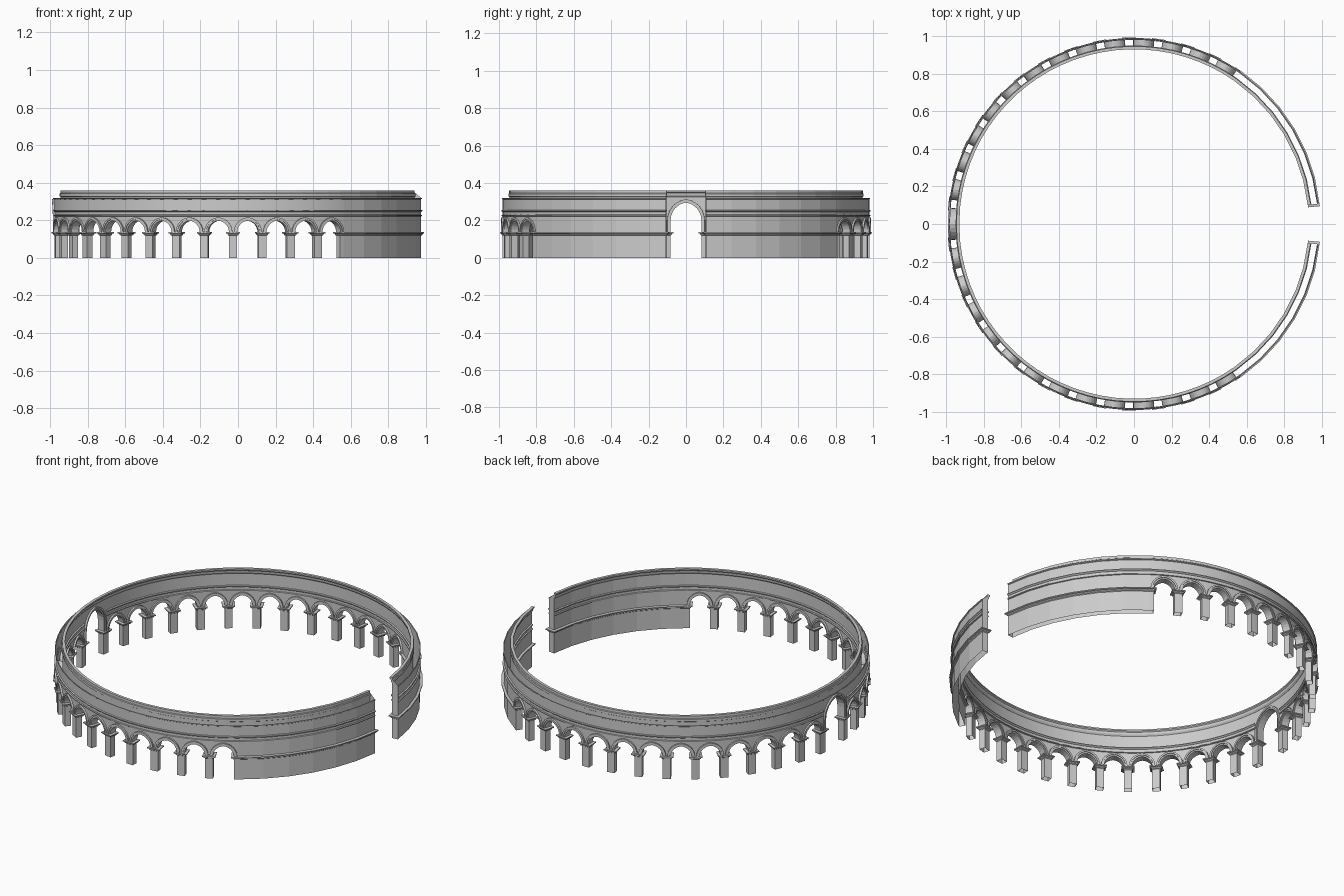
import bpy, bmesh
from math import radians, degrees, sin, cos, atan2, pi

if "Cube" in bpy.data.objects:
    bpy.data.objects.remove(bpy.data.objects["Cube"])

RO, RI = 0.98, 0.945            # outer and inner shell radii
RM = (RO + RI) / 2
TOP_O, TOP_I = 0.32, 0.35       # shell heights
GAP, SOLID = 6.3, 55.0          # half gap at +x, end of the solid wall (degrees)
BAYS = 13
STEP = (180 - GAP - SOLID) / BAYS
PIER = 1.27                     # half pier width (degrees)
SPRING, SPRING_BIG = 0.137, 0.20


def pt(a, r, z):
    a = radians(a)
    return (r * cos(a), r * sin(a), z)


def make(name, build):
    bm = bmesh.new()
    build(bm)
    bmesh.ops.remove_doubles(bm, verts=bm.verts, dist=1e-5)
    bmesh.ops.recalc_face_normals(bm, faces=bm.faces)
    me = bpy.data.meshes.new(name)
    bm.to_mesh(me)
    bm.free()
    ob = bpy.data.objects.new(name, me)
    bpy.context.collection.objects.link(ob)
    return ob


def skin(bm, rows, closed=False):
    """Join successive rows of points with quads."""
    vr = [[bm.verts.new(p) for p in row] for row in rows]
    pairs = list(zip(vr, vr[1:])) + ([(vr[-1], vr[0])] if closed else [])
    for p, q in pairs:
        for i in range(len(p) - 1):
            bm.faces.new((p[i], p[i + 1], q[i + 1], q[i]))
    return vr


def arch(w, h, n=6):
    """Slightly pointed two-centred arch, half width w, rise h."""
    R = (w * w + h * h) / (2 * w)
    end = atan2(h, R - w)
    right = [(w - R + R * cos(end * i / n), R * sin(end * i / n)) for i in range(n + 1)]
    return [(-x, z) for x, z in right] + right[-2::-1]


# bay list: centre angle, half angle, spring height, rise
bays = []
for k in range(BAYS):
    c = SOLID + STEP * (k + 0.5)
    bays += [(c, STEP / 2, SPRING, 0.061), (360 - c, STEP / 2, SPRING, 0.061)]
bays.append((180, GAP, SPRING_BIG, 0.095))

solid = [GAP + (SOLID - GAP) * i / 6 for i in range(7)]
arcade = [SOLID + STEP * i / 2 for i in range(1, 2 * BAYS + 1)]
half_ring = solid + arcade
other_half = [360 - a for a in reversed(half_ring)]
full_ring = half_ring + [180] + other_half


def half_w(half):
    return radians(half - PIER) * RM


# Hollow arcade wall: two shells joined by the arch soffits and pier sides
def arcade_wall(bm):
    for c, half, zs, rise in bays:
        w = half_w(half)
        line = [(c + degrees(x / RM), zs + z) for x, z in arch(w, rise)]
        lo, hi = c - half + PIER, c + half - PIER
        cols = [(c - half, 0), (lo, 0)]
        for r, top in ((RO, TOP_O), (RI, TOP_I)):
            skin(bm, [[pt(c - half, r, 0), pt(c - half, r, top)],
                      [pt(lo, r, 0), pt(lo, r, top)]])
            skin(bm, [[pt(hi, r, 0), pt(hi, r, top)],
                      [pt(c + half, r, 0), pt(c + half, r, top)]])
            skin(bm, [[pt(a, r, z), pt(a, r, top)] for a, z in line])
        edge = [(lo, 0)] + line + [(hi, 0)]
        skin(bm, [[pt(a, RO, z), pt(a, RI, z)] for a, z in edge])


# Solid walls flanking the gap, with end faces
def solid_wall(bm):
    for s in (1, -1):
        for r, top in ((RO, TOP_O), (RI, TOP_I)):
            skin(bm, [[pt(s * a, r, 0), pt(s * a, r, top)] for a in solid])
        skin(bm, [[pt(s * GAP, RO, 0), pt(s * GAP, RO, TOP_O)],
                  [pt(s * GAP, RI, 0), pt(s * GAP, RI, TOP_I)]])


# Stepped mouldings around every arch, outside and inside
def arch_mouldings(bm):
    prof = [(0, 0), (0, .005), (.008, .005), (.008, .010), (.018, .010), (.018, 0)]
    for c, half, zs, rise in bays:
        w = half_w(half)
        for r0, s in ((RO, 1), (RI, -1)):
            rows = []
            for off, out in prof:
                rows.append([pt(c + degrees(x / RM), r0 + s * out, zs + z)
                             for x, z in arch(w + off, rise + off)])
            skin(bm, rows)
            # straight legs of the tall arch
            if zs > SPRING:
                for side in (-1, 1):
                    skin(bm, [[pt(c + side * degrees((w + o) / RM), r0 + s * q, z)
                               for z in (SPRING, zs)] for o, q in prof])


# Ledge wrapped round a pier or a solid wall
def wrap(bm, angles):
    rows = []
    for p, z in ((0, .118), (.006, .122), (.007, .128), (.014, .131), (.014, .137), (0, .139)):
        e = degrees(p / RM)
        a = [angles[0] - e] + list(angles[1:-1]) + [angles[-1] + e]
        loop = [pt(t, RO + p, z) for t in a] + [pt(t, RI - p, z) for t in reversed(a)]
        rows.append(loop + loop[:1])
    skin(bm, rows)


def imposts(bm):
    for k in range(1, BAYS + 1):
        a = SOLID + STEP * k
        for c in (a, 360 - a):
            wrap(bm, [c - PIER, c + PIER])


def wall_ledges(bm):
    a = solid[:-1] + [SOLID, SOLID + PIER]
    wrap(bm, a)
    wrap(bm, [360 - t for t in reversed(a)])


# String courses on both faces, stopping at the tall arch
def string_courses(bm):
    courses = [[(0, .221), (.006, .223), (.006, .228), (0, .230)],
               [(0, .244), (.004, .246), (.008, .250), (.008, .254), (0, .256)]]
    for prof in courses:
        for ring in (half_ring, other_half):
            for r0, s in ((RO, 1), (RI, -1)):
                skin(bm, [[pt(a, r0 + s * p, z) for p, z in prof] for a in ring])


def outer_lip(bm):
    prof = [(RO, .312), (RO + .005, .315), (RO + .005, .32), (RO, .32)]
    skin(bm, [[pt(a, r, z) for r, z in prof] for a in full_ring])


# Crowning cornice on the inner shell
def cornice(bm):
    prof = [(.945, .325), (.950, .328), (.950, .342), (.946, .345), (.946, .36),
            (.930, .36), (.930, .352), (.936, .346), (.938, .334), (.945, .325)]
    vr = skin(bm, [[pt(a, r, z) for r, z in prof] for a in full_ring])
    bm.faces.new(vr[0][:-1])
    bm.faces.new(vr[-1][:-1])


make("arcade_wall", arcade_wall)
make("solid_wall", solid_wall)
make("arch_mouldings", arch_mouldings)
make("pier_imposts", imposts)
make("wall_ledges", wall_ledges)
make("string_courses", string_courses)
make("outer_lip", outer_lip)
make("inner_cornice", cornice)
